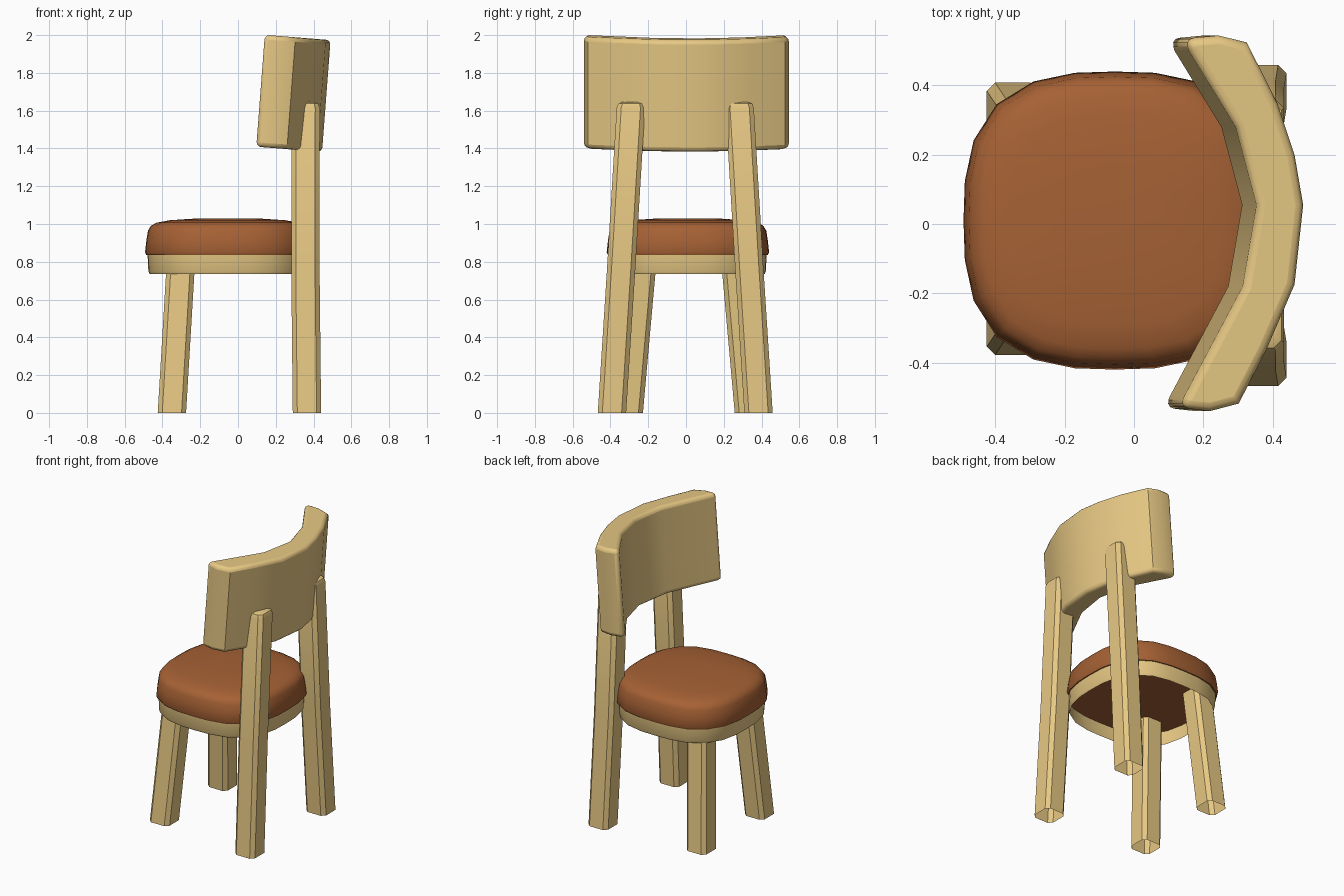
import bpy, bmesh, math

if "Cube" in bpy.data.objects:
    bpy.data.objects.remove(bpy.data.objects["Cube"])


def material(name, color):
    m = bpy.data.materials.new(name)
    m.diffuse_color = color
    m.use_nodes = True
    m.node_tree.nodes["Principled BSDF"].inputs["Base Color"].default_value = m.diffuse_color
    return m


WOOD = material("light_wood", (0.80, 0.58, 0.23, 1))
LEATHER = material("brown_leather", (0.38, 0.12, 0.035, 1))


def loft(name, rings, mat, cap_bottom=True, cap_top=True, angle=40):
    """Skin a stack of equal-length point rings."""
    bm = bmesh.new()
    rows = [[bm.verts.new(p) for p in ring] for ring in rings]
    n = len(rows[0])
    for a, b in zip(rows, rows[1:]):
        for i in range(n):
            j = (i + 1) % n
            bm.faces.new((a[i], a[j], b[j], b[i]))
    if cap_bottom:
        bm.faces.new(rows[0][::-1])
    if cap_top:
        bm.faces.new(rows[-1])
    bmesh.ops.recalc_face_normals(bm, faces=bm.faces)
    me = bpy.data.meshes.new(name)
    bm.to_mesh(me)
    bm.free()
    for p in me.polygons:
        p.use_smooth = True
    me.set_sharp_from_angle(angle=math.radians(angle))
    me.materials.append(mat)
    ob = bpy.data.objects.new(name, me)
    bpy.context.collection.objects.link(ob)
    return ob


def seat_ring(scale, z, n=24, power=2.8):
    """Rounded-square outline of the seat."""
    pts = []
    for i in range(n):
        t = 2 * math.pi * i / n
        c, s = math.cos(t), math.sin(t)
        r = (abs(c) ** power + abs(s) ** power) ** (-1 / power) * scale
        pts.append((-0.055 + 0.437 * r * c, 0.01 + 0.43 * r * s, z))
    return pts


def leg_ring(x, y, z, half=0.075, ch=0.024):
    """Square section with chamfered corners."""
    h, k = half, half - ch
    return [(x + a, y + b, z) for a, b in
            ((h, -k), (h, k), (k, h), (-k, h), (-h, k), (-h, -k), (-k, -h), (k, -h))]


# cushion
profile = [(0.93, 0.836), (0.985, 0.836), (1.0, 0.85), (0.985, 0.91), (0.965, 0.965),
           (0.93, 0.99), (0.86, 1.007), (0.70, 1.02), (0.35, 1.03)]
loft("cushion", [seat_ring(s, z) for s, z in profile], LEATHER, angle=60)

# thin open frame under the cushion
loft("seat_frame", [seat_ring(0.945, 0.735), seat_ring(0.96, 0.75), seat_ring(0.97, 0.84)],
     WOOD, False, False)

# splayed legs, open at the floor
for side, label in ((1, "left"), (-1, "right")):
    loft("front_leg_" + label,
         [leg_ring(-0.35, 0.015 + side * 0.318, 0),
          leg_ring(-0.30, 0.015 + side * 0.243, 0.838)], WOOD, False, True)
    loft("rear_leg_" + label,
         [leg_ring(0.365, side * 0.388 - 0.004, 0),
          leg_ring(0.357, side * 0.34 - 0.004, 0.75),
          leg_ring(0.358, side * 0.288 - 0.004, 1.615),
          leg_ring(0.358, side * 0.287 - 0.004, 1.637, 0.067, 0.022),
          leg_ring(0.358, side * 0.287 - 0.004, 1.645, 0.05, 0.018)], WOOD, False, True)

# curved, slightly tilted backrest: plan at its top, counter-clockwise
plan = [(0.49, 0.055), (0.465, 0.20), (0.415, 0.35), (0.327, 0.524), (0.245, 0.544),
        (0.15, 0.535), (0.16, 0.50), (0.295, 0.28), (0.355, 0.055), (0.315, -0.18),
        (0.145, -0.50), (0.135, -0.53), (0.22, -0.54), (0.304, -0.518),
        (0.385, -0.36), (0.465, -0.175)]


def back_ring(dx, z):
    return [(x + dx, y, z - 0.08 * (x - 0.16)) for x, y in plan]


back = loft("backrest", [back_ring(-0.045, 1.408), back_ring(0, 2.0)], WOOD)
bev = back.modifiers.new("soft_edges", 'BEVEL')
bev.width = 0.028
bev.segments = 3
bev.limit_method = 'ANGLE'
bev.angle_limit = math.radians(60)
